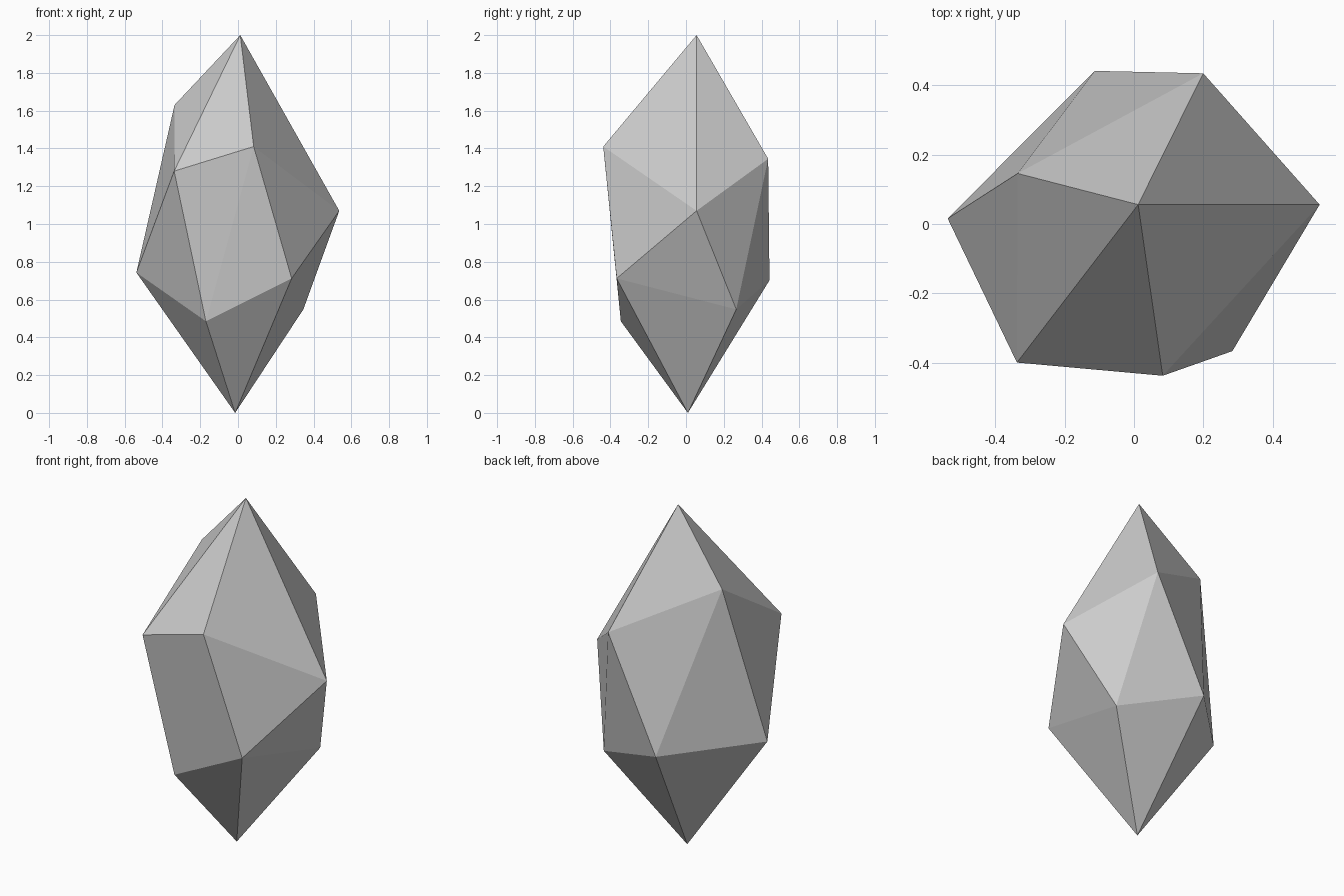
import bpy, bmesh

if "Cube" in bpy.data.objects:
    bpy.data.objects.remove(bpy.data.objects["Cube"])

# Crystal profile: two tips and two staggered five-point girdles (x, y, z)
top_tip = (0.012, 0.056, 2.0)
bottom_tip = (-0.015, 0.01, 0.0)
upper = [(-0.338, -0.40, 1.28), (0.083, -0.438, 1.41), (0.536, 0.056, 1.07),
         (0.20, 0.435, 1.345), (-0.336, 0.146, 1.63)]
lower = [(-0.17, -0.345, 0.485), (0.284, -0.367, 0.712), (0.346, 0.266, 0.548),
         (-0.113, 0.442, 0.702), (-0.538, 0.016, 0.743)]

bm = bmesh.new()
top, bottom = bm.verts.new(top_tip), bm.verts.new(bottom_tip)
up = [bm.verts.new(p) for p in upper]
low = [bm.verts.new(p) for p in lower]

# Crown, zigzag belt and base facets
n = len(up)
for i in range(n):
    j = (i + 1) % n
    bm.faces.new((top, up[i], up[j]))
    bm.faces.new((up[i], low[i], up[j]))
    bm.faces.new((low[i], low[j], up[j]))
    bm.faces.new((bottom, low[j], low[i]))
bmesh.ops.recalc_face_normals(bm, faces=bm.faces)

mesh = bpy.data.meshes.new("crystal")
bm.to_mesh(mesh)
bm.free()
bpy.context.collection.objects.link(bpy.data.objects.new("crystal", mesh))
